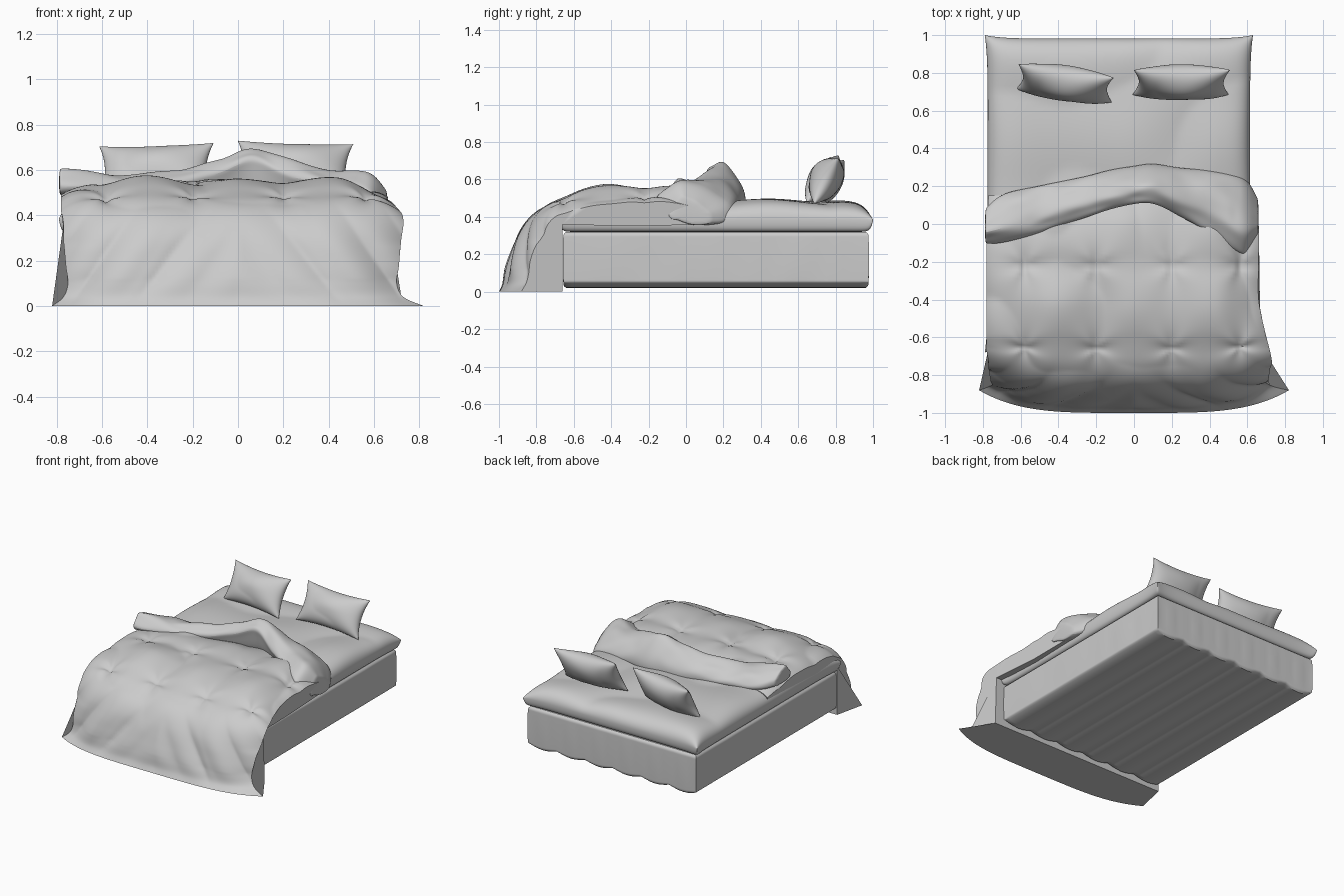
import bpy, bmesh, math
from mathutils import Vector, Matrix, noise

if "Cube" in bpy.data.objects:
    bpy.data.objects.remove(bpy.data.objects["Cube"])


def finish(name, bm, angle=50, subsurf=0):
    bmesh.ops.remove_doubles(bm, verts=bm.verts[:], dist=0.0004)
    bmesh.ops.recalc_face_normals(bm, faces=bm.faces[:])
    mesh = bpy.data.meshes.new(name)
    bm.to_mesh(mesh)
    bm.free()
    ob = bpy.data.objects.new(name, mesh)
    bpy.context.collection.objects.link(ob)
    bpy.ops.object.select_all(action='DESELECT')
    bpy.context.view_layer.objects.active = ob
    ob.select_set(True)
    bpy.ops.object.shade_smooth_by_angle(angle=math.radians(angle))
    if subsurf:
        m = ob.modifiers.new("Subdivision", 'SUBSURF')
        m.levels = m.render_levels = subsurf
    return ob


def ridged(x, y, z, f):
    """Soft cloth with sharp creases, about -0.5..0.5."""
    return abs(noise.noise(Vector((x, y, z)) * f)) * 2 - 0.5


def cushion(name, w, d, top, bottom, pinch, pinch_pow, matrix, wrinkle, freq, n=40):
    """Closed cushion with a seam all round and pulled-out corners; top, bottom = (height, squareness)."""
    bm = bmesh.new()
    for sign, (h, power) in ((1, top), (-1, bottom)):
        grid = []
        for i in range(n + 1):
            row = []
            for j in range(n + 1):
                u = math.sin(math.pi * (i / n - 0.5))
                v = math.sin(math.pi * (j / n - 0.5))
                full = max(0, (1 - abs(u) ** power) * (1 - abs(v) ** power)) ** 0.5
                x = w * u * (1 - pinch * (1 - abs(v) ** pinch_pow))
                y = d * v * (1 - pinch * (1 - abs(u) ** pinch_pow))
                z = sign * full * (h + (wrinkle * ridged(x, y, sign, freq) if power < 30 else 0))
                row.append(bm.verts.new(matrix @ Vector((x, y, z))))
            grid.append(row)
        for i in range(n):
            for j in range(n):
                bm.faces.new((grid[i][j], grid[i + 1][j], grid[i + 1][j + 1], grid[i][j + 1]))
    return finish(name, bm, 80)


def loft(name, rings, angle=50, subsurf=0):
    """Skin closed rings and cap both ends."""
    bm = bmesh.new()
    vs = [[bm.verts.new(p) for p in r] for r in rings]
    k = len(vs[0])
    for a, b in zip(vs, vs[1:]):
        for i in range(k):
            bm.faces.new((a[i], a[(i + 1) % k], b[(i + 1) % k], b[i]))
    bm.faces.new(vs[0])
    bm.faces.new(vs[-1])
    return finish(name, bm, angle, subsurf)


def spline(pts, steps):
    """Catmull-Rom through tuples of any length."""
    out = []
    for i in range(len(pts) - 1):
        p = [pts[max(0, min(len(pts) - 1, i + o))] for o in (-1, 0, 1, 2)]
        for s in range(steps):
            t = s / steps
            out.append(tuple(0.5 * (2 * b + (c - a) * t + (2 * a - 5 * b + 4 * c - e) * t * t
                                    + (3 * b - a - 3 * c + e) * t ** 3) for a, b, c, e in zip(*p)))
    return out + [tuple(pts[-1])]


# Upholstered base with channelled underside and softly seamed sides
bm = bmesh.new()
bmesh.ops.create_cube(bm, size=1)
bmesh.ops.subdivide_edges(bm, edges=bm.edges[:], cuts=35, use_grid_fill=True)
for v in bm.verts:
    a, b, c = v.co
    x, y, z = -0.08 + 1.37 * a, 0.16 + 1.63 * b, 0.17 + 0.30 * c
    low = 0.5 - c
    channel = abs(math.sin(math.pi * 6 * (a + 0.5)))
    z += low ** 4 * 0.022 * (1 - channel)
    # rounded rims and corners
    near = max(0, 1 - (0.15 - abs(c) * 0.3) / 0.02) ** 2
    x -= math.copysign(0.014 * near * (abs(a) > 0.499), a)
    y -= math.copysign(0.014 * near * (abs(b) > 0.499), b)
    if abs(b) > 0.499:
        y += math.copysign(0.007 * (channel - 0.5) * (1 - (2 * c) ** 2), b)
    if abs(a) > 0.499:
        x += math.copysign(0.006 * ridged(0, y, 0, 2.5) * (1 - (2 * c) ** 2), a)
    v.co = x, y, z
finish("bed_base", bm, 35)

# Mattress in a fitted sheet
cushion("mattress", 0.71, 0.84, (0.097, 12), (0.065, 70), 0.022, 8,
        Matrix.Translation((-0.08, 0.16, 0.385)), 0.022, 1.9, 70)

# Two leaning pillows
for name, loc, turn, roll in (("pillow_left", (-0.365, 0.745, 0.59), -9, 2),
                              ("pillow_right", (0.25, 0.75, 0.60), 1, -2)):
    m = (Matrix.Translation(loc) @ Matrix.Rotation(math.radians(turn), 4, 'Z')
         @ Matrix.Rotation(math.radians(62), 4, 'X') @ Matrix.Rotation(math.radians(roll), 4, 'Z'))
    cushion(name, 0.255, 0.138, (0.09, 2), (0.09, 2), 0.12, 2, m, 0.016, 4.5)

# Duvet: side profile (y, z, left x, right x) from the fold to the floor
profile = spline([(0.15, 0.50, -.77, .64), (0, 0.54, -.78, .66), (-0.2, 0.56, -.78, .66),
                  (-0.4, 0.55, -.78, .66), (-0.6, 0.525, -.78, .70), (-0.72, 0.485, -.78, .72),
                  (-0.82, 0.41, -.77, .73), (-0.89, 0.31, -.77, .72), (-0.94, 0.18, -.76, .71),
                  (-0.965, 0.10, -.75, .70), (-0.98, 0.04, -.77, .73), (-1, 0.0, -.82, .82)], 9)
under = [(-0.66, 0, -.77, .68), (-0.66, 0.36, -.77, .67), (-0.3, 0.35, -.76, .65), (0.12, 0.36, -.75, .64)]
tufts = [(x, y) for x in (-0.58, -0.2, 0.2, 0.56) for y in (-0.22, -0.66)]
rings = []
N = 110
for i in range(N + 1):
    t = math.sin(math.pi * (i / N - 0.5)) * 0.5 + (i / N - 0.5)
    ring = []
    for k, (y, z, xl, xr) in enumerate(profile + under):
        x = (xl + xr) / 2 + t * (xr - xl) / 2
        if k < len(profile):
            up = max(0, min(1, (z - 0.25) / 0.25))
            out = max(0, min(1, -(y + 0.6) / 0.3))
            fade = min(1, z / 0.12)
            soft = 0.03 * ridged(x, y, z, 2.3)
            # long diagonal creases running down to the floor corners
            crease = 0.03 * ridged(abs(x) * 3 + z * 2, z * 0.8, 5, 1.3)
            puff = 0.015 * (math.sin(math.pi * (x - 0.2) / 0.4) * math.sin(math.pi * (y + 0.22) / 0.44)) ** 2
            for tx, ty in tufts:
                dx, dy = x - tx, y - ty
                r = math.hypot(dx, dy)
                star = 1 + 0.4 * math.cos(4 * math.atan2(dy, dx))
                puff -= 0.035 * math.exp(-r / (0.06 * star))
            z += up * (soft + puff - 0.075 * abs(t) ** 8)
            y += out * (0.12 * abs(t) ** 4 - fade * (1 - up) * crease)
        ring.append((x, max(-1, y), max(0, z)))
    rings.append(ring)
loft("duvet", rings, 55)

# Turned-back cuff: stations (x, front y, back y, bottom z, lip z, ridge z)
stations = spline([(-0.79, -0.10, 0.08, 0.49, 0.55, 0.605), (-0.70, -0.10, 0.16, 0.46, 0.55, 0.60),
                   (-0.50, -0.05, 0.21, 0.45, 0.55, 0.585), (-0.30, 0.02, 0.25, 0.45, 0.56, 0.60),
                   (-0.10, 0.08, 0.29, 0.45, 0.60, 0.65), (0.05, 0.11, 0.32, 0.45, 0.66, 0.70),
                   (0.20, 0.06, 0.31, 0.45, 0.60, 0.67), (0.40, -0.05, 0.29, 0.44, 0.55, 0.61),
                   (0.53, -0.14, 0.27, 0.40, 0.54, 0.60), (0.60, -0.16, 0.24, 0.36, 0.50, 0.57),
                   (0.66, -0.08, 0.13, 0.36, 0.42, 0.49)], 4)
rings = []
for x, y0, y1, zb, zl, zr in stations:
    rise, drop = zr - zl, zr - zb
    section = [(0.06, zl - 0.035), (0, zl - 0.01), (0.06, zl + 0.015), (0.18, zl + 0.6 * rise),
               (0.3, zr), (0.45, zr), (0.62, zr - 0.12 * drop), (0.8, zr - 0.32 * drop),
               (0.97, zr - 0.58 * drop), (1.0, zb + 0.03), (0.95, zb), (0.5, zb), (0.2, zb + 0.01)]
    rings.append([(x, y0 + f * (y1 - y0) + 0.012 * ridged(x, f, 3, 4),
                   z + 0.028 * ridged(x + f * 0.6, f * 0.6, 7, 4) * (f < 0.99)) for f, z in section])
loft("duvet_cuff", rings, 60, 2)
